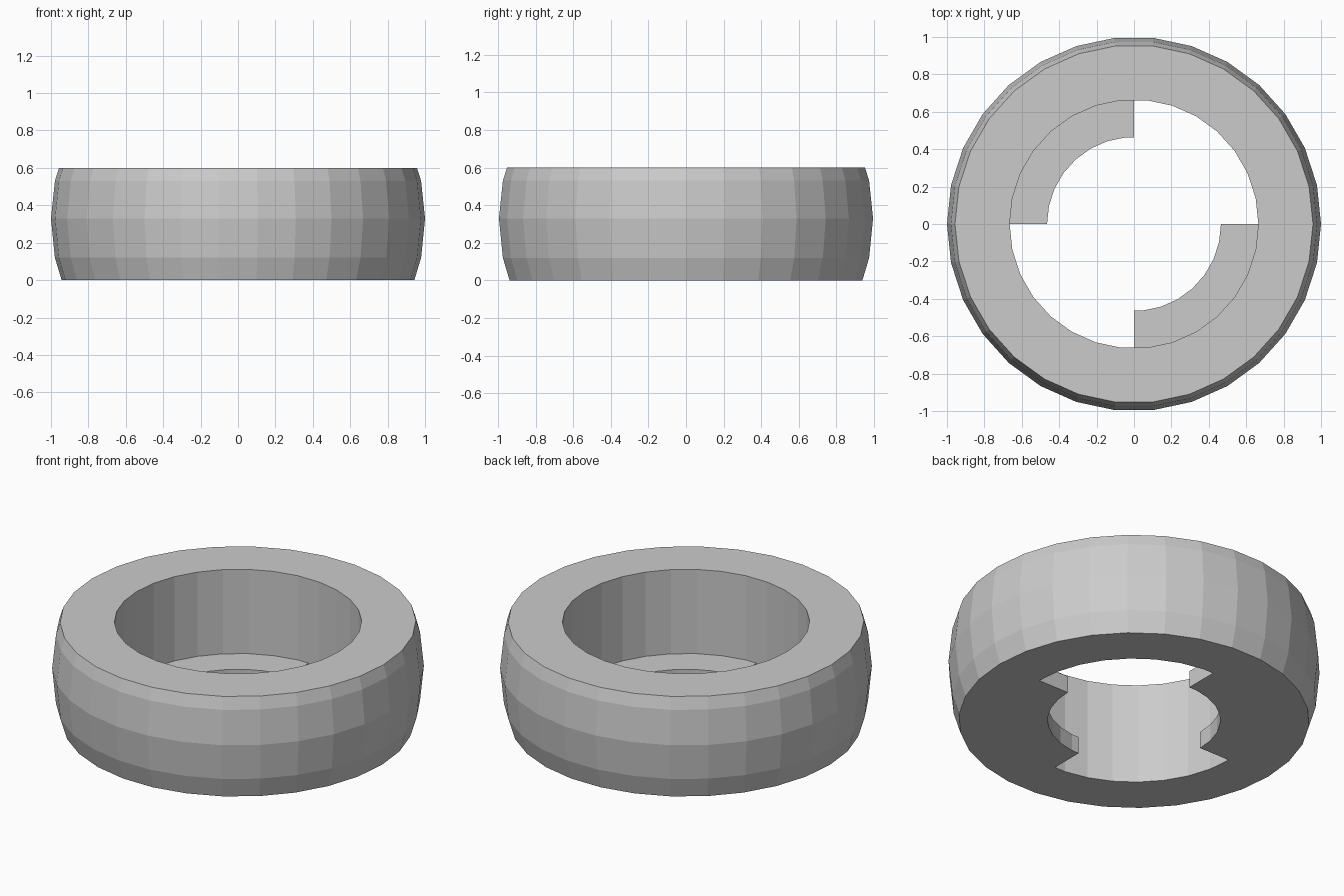
import bpy, bmesh
from math import radians, cos, sin

if "Cube" in bpy.data.objects:
    bpy.data.objects.remove(bpy.data.objects["Cube"])

SIDES = 30
STEP = 360 // SIDES
R_OUT, R_IN, LIP = 0.665, 0.465, 0.1

# Barrel-shaped outer wall, flat top, straight bore (radius, height)
BODY = [(0.943, 0), (0.979, 0.12), (1.0, 0.33), (0.979, 0.53), (0.957, 0.6),
        (R_OUT, 0.6), (R_OUT, LIP)]
LIP_PROFILE = [(R_IN, LIP), (R_IN, 0), (R_OUT, 0)]
OPEN_PROFILE = [(R_OUT, 0)]


def point(r, z, deg):
    # Mid-side angles lie on the flat of the polygon
    if deg % STEP:
        r *= cos(radians(STEP / 2))
    return (r * cos(radians(deg)), r * sin(radians(deg)), z)


def add_face(bm, pts):
    bm.faces.new([bm.verts.new(p) for p in pts])


bm = bmesh.new()
angles = sorted(set(range(0, 360, STEP)) | {90, 270}) + [360]

# Sweep each segment; two opposite quadrants carry the inner lip
for a, b in zip(angles, angles[1:]):
    has_lip = 90 <= a < 180 or a >= 270
    prof = BODY + (LIP_PROFILE if has_lip else OPEN_PROFILE)
    for p, q in zip(prof, prof[1:] + prof[:1]):
        if not has_lip or (p, q) != ((R_OUT, LIP), (R_OUT, 0)):
            add_face(bm, [point(*p, a), point(*p, b), point(*q, b), point(*q, a)])

# End walls of the lips
for deg in (90, 180, 270, 360):
    add_face(bm, [point(r, z, deg) for r, z in
                  [(R_IN, 0), (R_OUT, 0), (R_OUT, LIP), (R_IN, LIP)]])

bmesh.ops.remove_doubles(bm, verts=bm.verts, dist=1e-4)
bmesh.ops.recalc_face_normals(bm, faces=bm.faces)

mesh = bpy.data.meshes.new("locking_ring")
bm.to_mesh(mesh)
bm.free()
ring = bpy.data.objects.new("locking_ring", mesh)
bpy.context.collection.objects.link(ring)
